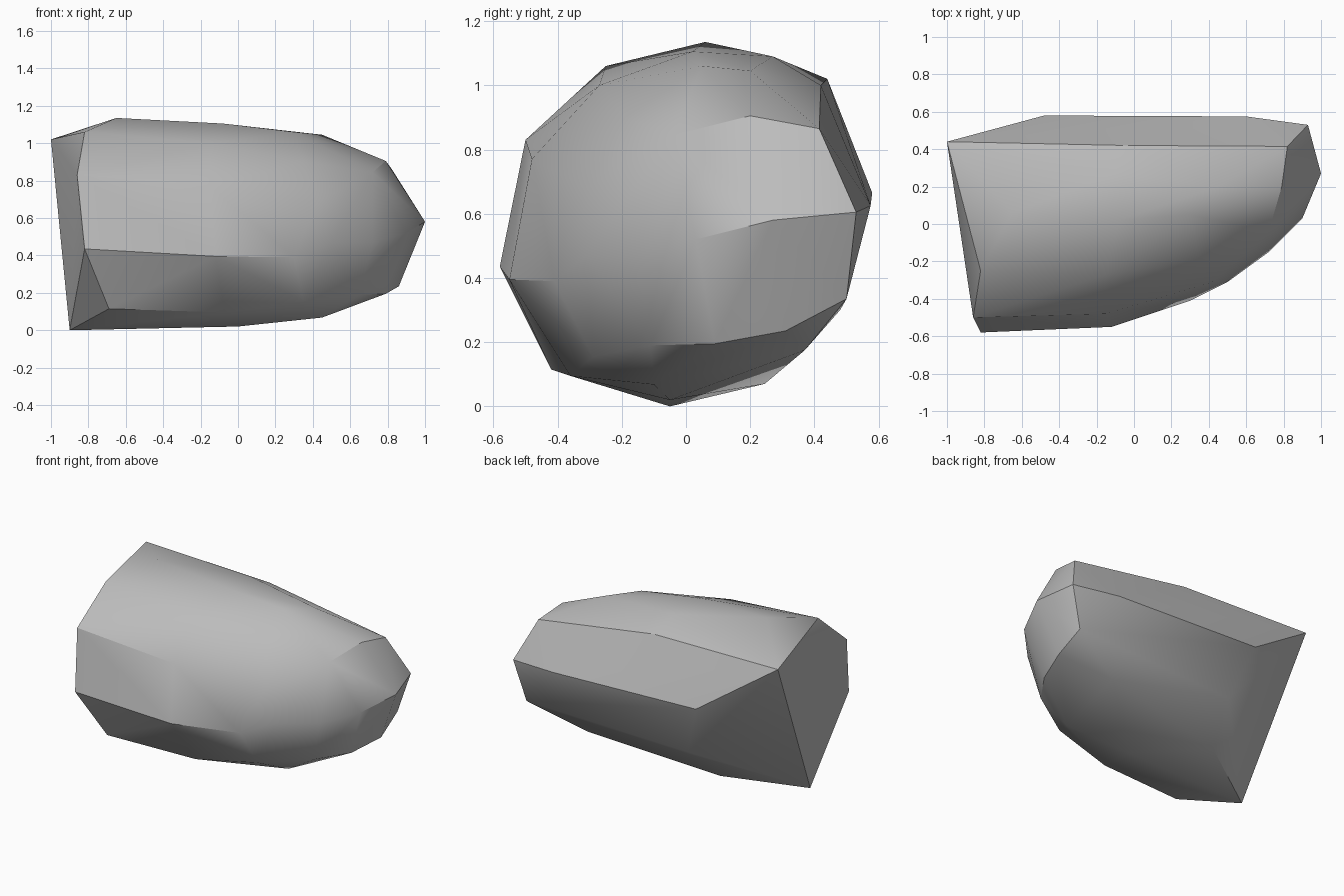
import bpy
import bmesh
import math

# Remove the default object only
default_cube = bpy.data.objects.get("Cube")
if default_cube:
    bpy.data.objects.remove(default_cube, do_unlink=True)


def make_material(name, colour):
    material = bpy.data.materials.new(name)
    material.use_nodes = True
    material.diffuse_color = colour
    shader = next(node for node in material.node_tree.nodes
                  if node.type == "BSDF_PRINCIPLED")
    shader.inputs["Base Color"].default_value = colour
    return material


# Corner points of the chipped stone, grouped by region
corners = {
    # flat broken end
    "blunt_end": [(-1, .44, 1.02), (-.82, -.25, 1.06), (-.86, -.5, .83),
                  (-.82, -.58, .435), (-.9, -.05, 0)],
    # ridge along the top
    "crown": [(-.65, .06, 1.135), (-.08, .02, 1.105), (-.1, .27, 1.09),
              (.3, .05, 1.06), (.45, .2, 1.045), (-.05, .42, 1),
              (-.15, -.27, 1)],
    # rounded front flank
    "front_flank": [(-.15, -.48, .77), (-.12, -.55, .395), (.3, -.41, .39),
                    (.5, -.31, .47), (.42, -.31, .68), (.35, -.19, .9)],
    # tall back flank
    "back_flank": [(-.48, .58, .665), (.6, .575, .625), (-.35, .48, .3),
                   (.48, .37, .175)],
    # narrow underside
    "underside": [(-.69, -.42, .115), (-.07, -.36, .095), (.35, -.29, .155),
                  (0, -.05, .02), (.45, -.1, .068), (-.43, .245, .07)],
    # tapered nose with its two slanted facets
    "nose": [(.79, .2, .905), (.82, .415, .865), (.93, .53, .605),
             (1, .27, .58), (.9, .03, .52), (.72, -.04, .845),
             (.72, -.15, .47), (.85, .5, .335), (.86, .31, .235),
             (.79, .09, .195), (.65, -.11, .19)],
}

# Wrap the points in a closed convex shell
bm = bmesh.new()
for region in corners.values():
    for point in region:
        bm.verts.new(point)
hull = bmesh.ops.convex_hull(bm, input=bm.verts[:])
leftovers = {item for key in ("geom_interior", "geom_unused")
             for item in hull[key] if isinstance(item, bmesh.types.BMVert)}
bmesh.ops.delete(bm, geom=list(leftovers), context="VERTS")

# Merge nearly flat neighbouring triangles into clean facets
bmesh.ops.dissolve_limit(bm, angle_limit=math.radians(2),
                         verts=bm.verts[:], edges=bm.edges[:])
bmesh.ops.recalc_face_normals(bm, faces=bm.faces[:])

mesh = bpy.data.meshes.new("stone")
bm.to_mesh(mesh)
bm.free()
mesh.materials.append(make_material("stone grey", (.5, .5, .5, 1)))

stone = bpy.data.objects.new("stone", mesh)
bpy.context.collection.objects.link(stone)

# Soft shading across the rounded sides, crisp edges at the chips
bpy.ops.object.select_all(action="DESELECT")
stone.select_set(True)
bpy.context.view_layer.objects.active = stone
bpy.ops.object.shade_smooth_by_angle(angle=math.radians(30))
